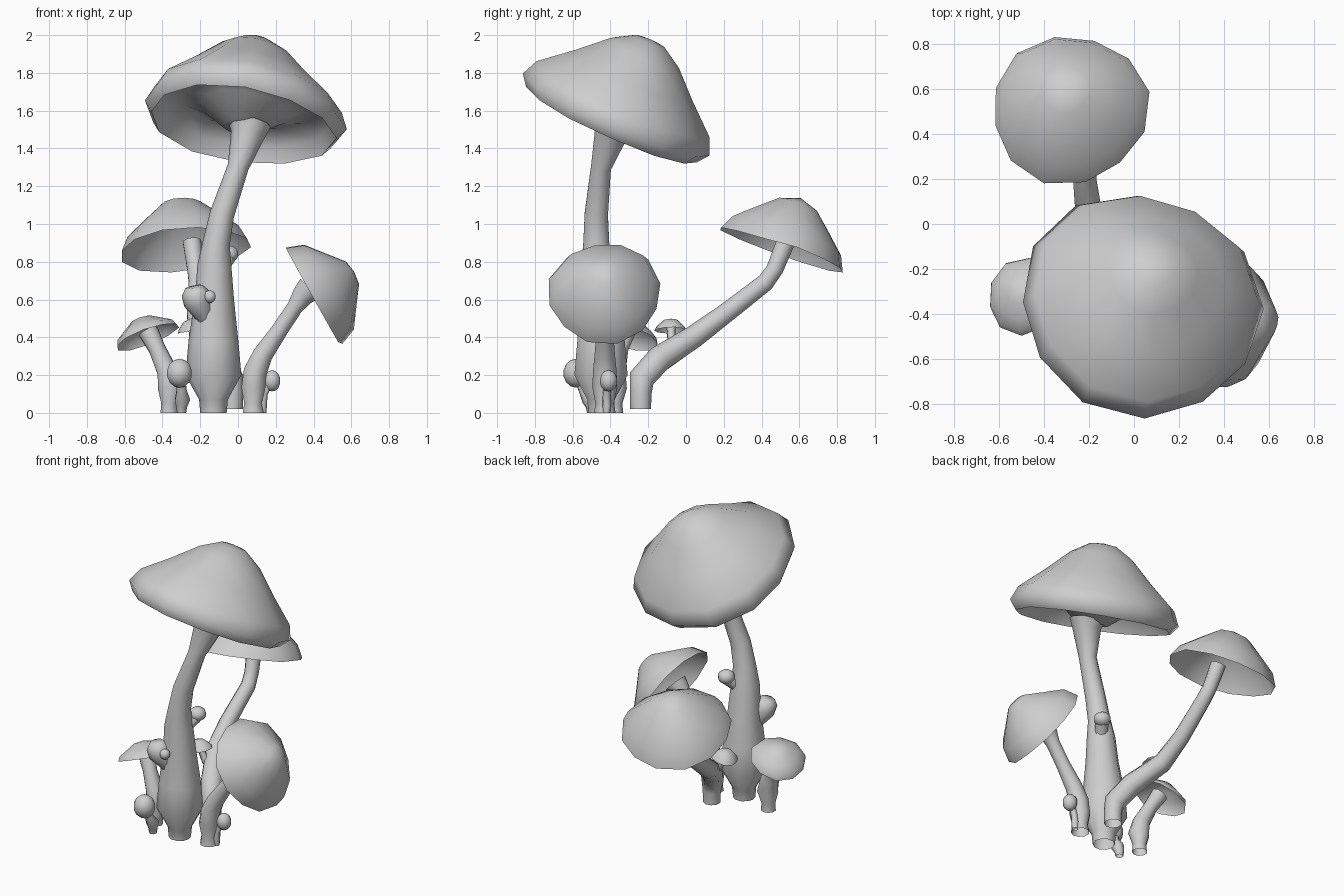
import bpy, bmesh, math
from mathutils import Vector, Matrix

if "Cube" in bpy.data.objects:
    bpy.data.objects.remove(bpy.data.objects["Cube"])

TONE = (0.62, 0.62, 0.62, 1)
grey = bpy.data.materials.new("plain_grey")
grey.use_nodes = True
grey.diffuse_color = TONE
for node in grey.node_tree.nodes:
    if node.type == 'BSDF_PRINCIPLED':
        node.inputs["Base Color"].default_value = TONE


def finish(name, bm, angle=60):
    """Turn a bmesh into a smooth-shaded grey object."""
    bmesh.ops.recalc_face_normals(bm, faces=bm.faces)
    mesh = bpy.data.meshes.new(name)
    bm.to_mesh(mesh)
    bm.free()
    mesh.materials.append(grey)
    obj = bpy.data.objects.new(name, mesh)
    bpy.context.collection.objects.link(obj)
    for other in bpy.context.selected_objects:
        other.select_set(False)
    obj.select_set(True)
    bpy.context.view_layer.objects.active = obj
    bpy.ops.object.shade_smooth_by_angle(angle=math.radians(angle))
    return obj


def bridge(bm, a, b):
    """Join two rings of vertices; a single vertex acts as a pole."""
    n = max(len(a), len(b))
    for i in range(n):
        j = (i + 1) % n
        if len(a) == 1:
            bm.faces.new((a[0], b[i], b[j]))
        elif len(b) == 1:
            bm.faces.new((a[i], a[j], b[0]))
        else:
            bm.faces.new((a[i], a[j], b[j], b[i]))


def cap(name, centre, normal, profile, sides=12, wave=0.012, phase=0.4):
    """Lathe a mushroom cap from its top to its rim, or on to its underside."""
    bm = bmesh.new()
    rot = Vector((0, 0, 1)).rotation_difference(Vector(normal))
    rim = max(r for r, h in profile)
    rings = []
    for r, h in profile:
        ring = []
        for i in range(sides if r else 1):
            a = math.tau * (i + phase) / sides
            k = wave * r / rim
            rr = r + k * math.sin(3 * a + 1)
            hh = h + k * math.sin(2 * a + 5 * i)
            p = Vector((rr * math.cos(a), rr * math.sin(a), hh))
            ring.append(bm.verts.new(rot @ p + Vector(centre)))
        rings.append(ring)
    for a, b in zip(rings, rings[1:]):
        bridge(bm, a, b)
    return finish(name, bm)


def stem(name, points, sides=9):
    """Sweep a round section along (x, y, z, r) points, open at the foot."""
    bm = bmesh.new()
    pos = [Vector(p[:3]) for p in points]
    rings = []
    for i, p in enumerate(points):
        ahead = pos[min(i + 1, len(pos) - 1)]
        tangent = ahead - pos[i - 1] if i else ahead - pos[0]
        rot = Vector((0, 0, 1)).rotation_difference(tangent.normalized())
        ring = []
        for s in range(sides):
            a = math.tau * s / sides
            v = Vector((math.cos(a), math.sin(a), 0)) * p[3]
            ring.append(bm.verts.new(pos[i] + rot @ v))
        rings.append(ring)
    for a, b in zip(rings, rings[1:]):
        bridge(bm, a, b)
    bm.faces.new(rings[-1])
    return finish(name, bm)


def bud(name, centre, radius, stretch=1.0):
    """Round unopened bud."""
    bm = bmesh.new()
    place = Matrix.Translation(centre) @ Matrix.Diagonal((1, 1, stretch, 1))
    bmesh.ops.create_uvsphere(bm, u_segments=10, v_segments=7,
                              radius=radius, matrix=place)
    return finish(name, bm)


# Tall mushroom: the gills fall back down to meet the stem
cap("tall_cap", (.025, -.375, 1.55), (.153, .405, .902),
    [(0, .472), (.09, .46), (.2, .395), (.34, .265), (.5, .13), (.54, .04),
     (.495, -.02), (.455, .06), (.36, .12), (.24, .07), (.1, -.04), (0, -.04)],
    wave=.014, phase=0)
stem("tall_stem", [
    (-.13, -.45, 0, .07), (-.13, -.45, .07, .076), (-.13, -.45, .2, .148),
    (-.13, -.45, .38, .132), (-.125, -.46, .6, .104), (-.125, -.47, .78, .09),
    (-.115, -.475, .9, .072), (-.085, -.475, 1.05, .065),
    (0, -.45, 1.3, .056), (.05, -.4, 1.47, .09), (.06, -.38, 1.53, .115)],
    sides=10)

# Long bent mushroom at the back
cap("back_cap", (-.285, .51, .87), (-.08, .342, .936),
    [(0, .285), (.11, .25), (.2, .175), (.31, .08), (.35, 0)])
stem("back_stem", [
    (-.03, -.24, .02, .056), (-.03, -.24, .1, .058), (-.04, -.235, .18, .07),
    (-.1, -.14, .285, .072), (-.2, .04, .4, .062), (-.22, .2, .52, .053),
    (-.215, .42, .69, .048), (-.225, .47, .76, .046), (-.245, .53, .91, .05)])

# Sideways mushroom on the left
cap("left_cap", (.4, -.43, .63), (.874, 0, .485),
    [(0, .245), (.07, .235), (.15, .175), (.265, .09), (.3, 0)])
stem("left_stem", [
    (.08, -.43, 0, .058), (.08, -.43, .05, .05), (.08, -.43, .13, .066),
    (.09, -.43, .22, .064), (.13, -.43, .31, .055), (.22, -.43, .44, .045),
    (.3, -.43, .56, .044), (.34, -.43, .62, .06), (.38, -.43, .66, .075)])

# Short mushroom on the right
cap("right_cap", (-.48, -.32, .4), (-.34, .24, .91),
    [(0, .11), (.06, .1), (.12, .06), (.165, .03), (.178, 0)],
    sides=10, wave=.006)
stem("right_stem", [
    (-.365, -.38, 0, .048), (-.365, -.38, .05, .044), (-.36, -.38, .13, .068),
    (-.375, -.375, .22, .056), (-.43, -.35, .34, .046),
    (-.475, -.32, .43, .055)])

# Tiny mushroom growing from the back stem
cap("tiny_cap", (-.24, -.08, .435), (-.2, 0, .98),
    [(0, .065), (.04, .055), (.075, .02), (.085, 0)], sides=10, wave=.004)
stem("tiny_stem", [(-.13, -.07, .31, .025), (-.2, -.075, .36, .022),
                   (-.235, -.08, .46, .024)], sides=7)

# Round buds on short stalks
bud("right_bud", (-.31, -.58, .21), .07, 1.1)
stem("right_bud_stalk", [
    (-.3, -.5, 0, .025), (-.3, -.5, .03, .03), (-.295, -.51, .07, .042),
    (-.3, -.54, .12, .028), (-.31, -.57, .2, .03)], sides=7)
bud("left_bud", (.18, -.41, .17), .047, 1.2)
stem("left_bud_stalk", [
    (.13, -.42, 0, .02), (.13, -.42, .05, .024), (.135, -.42, .1, .022),
    (.17, -.41, .17, .022)], sides=7)

# Growths on the tall stem
stem("side_growth", [
    (-.15, -.5, .45, .03), (-.185, -.52, .53, .055), (-.215, -.545, .59, .075),
    (-.228, -.555, .635, .072), (-.235, -.56, .668, .045)], sides=8)
bud("side_growth_bead", (-.15, -.585, .615), .034)
stem("rear_growth", [(-.12, -.46, .73, .04), (-.085, -.42, .78, .042),
                     (-.055, -.38, .82, .042)], sides=8)
bud("rear_growth_bud", (-.05, -.37, .84), .055, .85)
